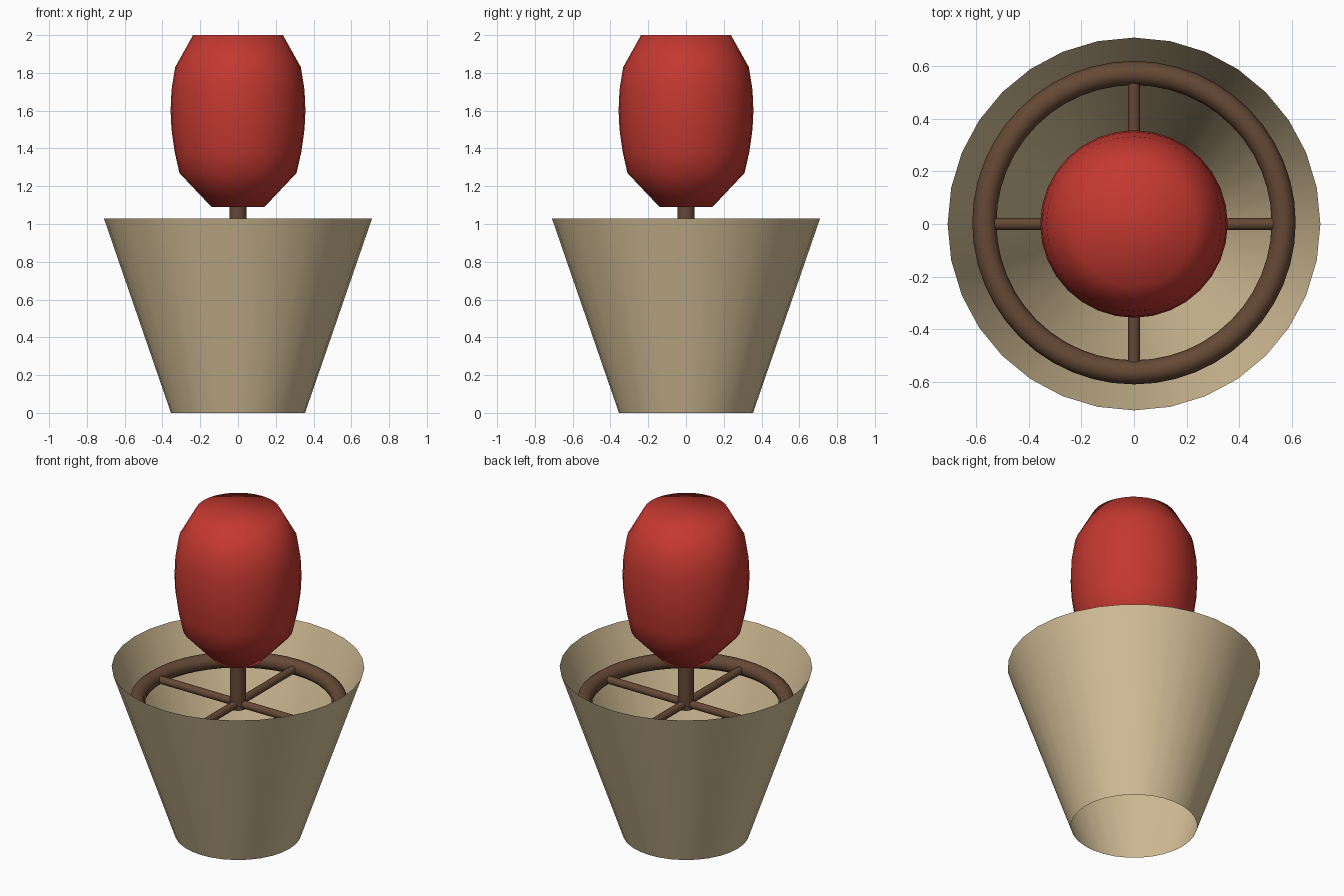
import bpy, bmesh
from math import cos, sin, pi, radians

if "Cube" in bpy.data.objects:
    bpy.data.objects.remove(bpy.data.objects["Cube"])


def material(name, rgb):
    m = bpy.data.materials.new(name)
    m.diffuse_color = (*rgb, 1)
    m.use_nodes = True
    m.node_tree.nodes["Principled BSDF"].inputs["Base Color"].default_value = m.diffuse_color
    return m


TAN = material("tan", (0.66, 0.52, 0.31))
RED = material("red", (0.55, 0.04, 0.03))
BROWN = material("brown", (0.13, 0.066, 0.036))


def lathe(name, profile, mat, n=32):
    """Revolve (radius, z) points around z; radius 0 makes a pole."""
    bm = bmesh.new()
    rings = []
    for r, z in profile:
        k = 1 if r == 0 else n
        rings.append([bm.verts.new((r * cos(2 * pi * i / n), r * sin(2 * pi * i / n), z))
                      for i in range(k)])
    for a, b in zip(rings, rings[1:]):
        for i in range(n):
            j = (i + 1) % n
            quad = [a[i % len(a)], a[j % len(a)], b[j % len(b)], b[i % len(b)]]
            bm.faces.new(list(dict.fromkeys(quad)))
    for f in bm.faces:
        f.smooth = True
    me = bpy.data.meshes.new(name)
    bm.to_mesh(me)
    bm.free()
    me.materials.append(mat)
    ob = bpy.data.objects.new(name, me)
    bpy.context.collection.objects.link(ob)
    return ob


def finish(name, mat):
    ob = bpy.context.object
    ob.name = name
    ob.data.materials.append(mat)
    bpy.ops.object.shade_smooth_by_angle(angle=radians(50))
    return ob


# Open tapered shade (thin sheet, no caps)
lathe("shade", [(0.355, 0), (0.71, 1.03)], TAN)

# Bulb
lathe("bulb", [(0, 1.09), (0.14, 1.09), (0.31, 1.27), (0.335, 1.38), (0.352, 1.5),
               (0.357, 1.6), (0.352, 1.71), (0.333, 1.83), (0.238, 2.0), (0, 2.0)], RED)

# Support ring inside the shade
RING_Z = 0.81
bpy.ops.mesh.primitive_torus_add(major_radius=0.57, minor_radius=0.046, major_segments=48,
                                 minor_segments=10, location=(0, 0.005, RING_Z))
finish("support_ring", BROWN)

# Crossed spokes
for name, rot in (("spoke_x", (0, pi / 2, 0)), ("spoke_y", (pi / 2, 0, 0))):
    bpy.ops.mesh.primitive_cylinder_add(vertices=16, radius=0.023, depth=1.12,
                                        location=(0, 0, RING_Z), rotation=rot)
    finish(name, BROWN)

# Central stem carrying the bulb
bpy.ops.mesh.primitive_cylinder_add(vertices=16, radius=0.045, depth=0.36,
                                    location=(0, 0, 0.96))
finish("stem", BROWN)
